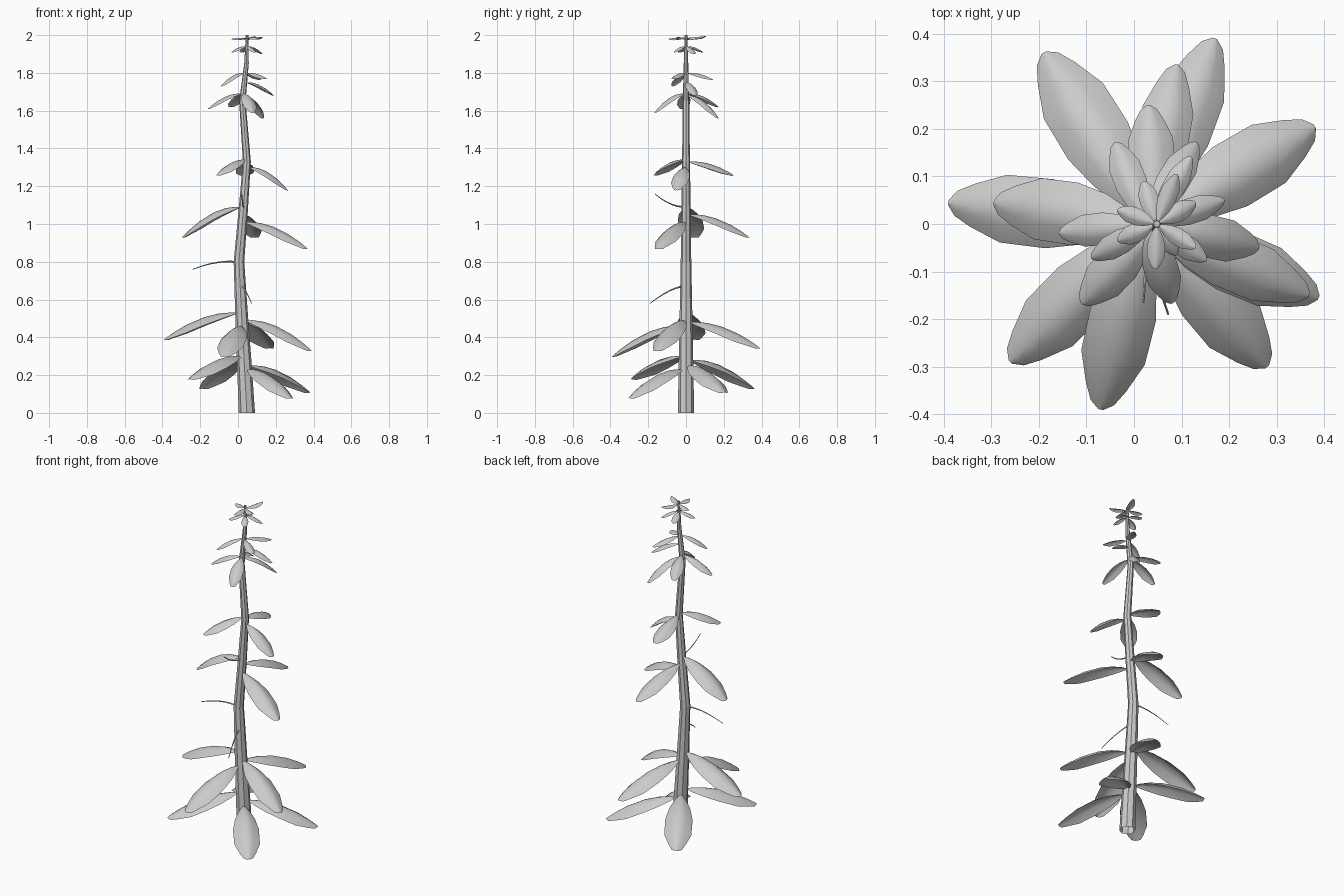
import bpy, bmesh, math
from mathutils import Vector

if "Cube" in bpy.data.objects:
    bpy.data.objects.remove(bpy.data.objects["Cube"])

# stem path: z, x, radius
STEM = [(0, .047, .043), (.25, .034, .039), (.5, .020, .034), (.8, .005, .028),
        (1.05, .026, .025), (1.33, .047, .021), (1.65, .023, .017),
        (1.85, .045, .012), (2.0, .048, .007)]


def stem_at(z):
    for (z0, x0, r0), (z1, x1, r1) in zip(STEM, STEM[1:]):
        if z <= z1:
            f = (z - z0) / (z1 - z0)
            return x0 + (x1 - x0) * f, r0 + (r1 - r0) * f
    return STEM[-1][1:]


def finish(bm, name, smooth):
    bmesh.ops.recalc_face_normals(bm, faces=bm.faces)
    me = bpy.data.meshes.new(name)
    bm.to_mesh(me)
    bm.free()
    for p in me.polygons:
        p.use_smooth = smooth
    ob = bpy.data.objects.new(name, me)
    bpy.context.collection.objects.link(ob)
    return ob


def tube(name, pts, sides):
    """Faceted tube, open at the start, through (centre, radius, u, v) rings."""
    bm = bmesh.new()
    rings = []
    for c, r, u, v in pts:
        rings.append([bm.verts.new(c + u * r * math.cos(a) + v * r * math.sin(a))
                      for a in (2 * math.pi * i / sides for i in range(sides))])
    for a, b in zip(rings, rings[1:]):
        for i in range(sides):
            j = (i + 1) % sides
            bm.faces.new((a[i], a[j], b[j], b[i]))
    bm.faces.new(rings[-1])
    return finish(bm, name, False)


# half-width along the blade
OUTLINE = [(0, .08), (.1, .42), (.25, .77), (.45, 1.0), (.7, .98),
           (.87, .62), (.96, .36), (1, .07)]


def leaf(name, z, tip, width):
    sx, r = stem_at(z)
    tip = Vector(tip)
    d = Vector((tip.x - sx, tip.y, 0)).normalized()
    side = Vector((-d.y, d.x, 0))
    base = Vector((sx, 0, z)) + d * r * .7
    drop = tip.z - z
    bm = bmesh.new()
    rows = []
    for t, k in OUTLINE:
        c = base.lerp(tip, t)
        c.z = z + drop * t ** 1.9 + .03 * width / .07 * t * (1 - t)
        w = width * k
        rows.append([bm.verts.new(c + side * w * s - Vector((0, 0, .62 * w * abs(s) ** 1.6)))
                     for s in (-1, -.5, 0, .5, 1)])
    for a, b in zip(rows, rows[1:]):
        for i in range(4):
            bm.faces.new((a[i], a[i + 1], b[i + 1], b[i]))
    return finish(bm, name, True)


# stem
X, Y = Vector((1, 0, 0)), Vector((0, 1, 0))
tube("stem", [(Vector((x, 0, z)), r, X, Y) for z, x, r in STEM], 8)

# leaves: attachment height, tip, half-width
LEAVES = [
    (.28, (-.19, .36, .13), .074), (.25, (.38, .205, .11), .072),
    (.23, (.28, -.30, .08), .07), (.30, (-.26, -.29, .18), .07),
    (.53, (-.39, .045, .39), .073), (.48, (.17, .39, .345), .067),
    (.49, (.388, -.155, .33), .067), (.46, (-.07, -.39, .30), .07),
    (1.09, (-.295, .045, .93), .066), (1.05, (.09, .335, .93), .055),
    (1.01, (.368, -.15, .87), .06),
    (1.34, (-.11, -.168, 1.26), .045), (1.30, (.263, -.05, 1.18), .045),
    (1.33, (.03, .25, 1.26), .048),
    (1.69, (-.158, -.02, 1.61), .034), (1.68, (.132, .172, 1.56), .034),
    (1.69, (.08, -.167, 1.59), .036), (1.69, (-.04, .172, 1.62), .034),
    (1.75, (.19, .05, 1.68), .027), (1.80, (-.09, -.072, 1.73), .026),
    (1.80, (.152, -.077, 1.77), .024), (1.80, (.12, .142, 1.765), .024),
    (1.94, (.13, .045, 1.90), .02), (1.94, (.02, .09, 1.91), .02),
    (1.94, (-.035, -.035, 1.91), .02), (1.94, (.09, -.065, 1.91), .018),
    (1.985, (.09, .105, 1.995), .019), (1.985, (.13, -.05, 1.99), .018),
    (1.985, (-.035, .03, 1.98), .018), (1.985, (.045, -.095, 1.98), .019),
]
for i, (z, tip, w) in enumerate(LEAVES):
    leaf(f"leaf_{i + 1}", z, tip, w)

# bare stalks that lost their leaves: start, middle, end
STALKS = [((-.01, 0, .80), (-.12, 0, .795), (-.24, 0, .76)),
          ((.02, -.02, .67), (.043, -.10, .64), (.072, -.19, .58)),
          ((.03, -.015, 1.09), (.025, -.09, 1.11), (.02, -.165, 1.16))]
for i, (a, m, b) in enumerate(STALKS):
    a, m, b = Vector(a), Vector(m), Vector(b)
    d = (b - a).normalized()
    u = d.cross(Vector((0, 0, 1))).normalized()
    v = d.cross(u)
    pts = []
    for k in range(6):
        t = k / 5
        # quadratic curve passing through the middle point
        c = a * (1 - t) * (1 - 2 * t) + m * 4 * t * (1 - t) + b * t * (2 * t - 1)
        pts.append((c, .005 - .003 * t, u, v))
    tube(f"bare_stalk_{i + 1}", pts, 4)
